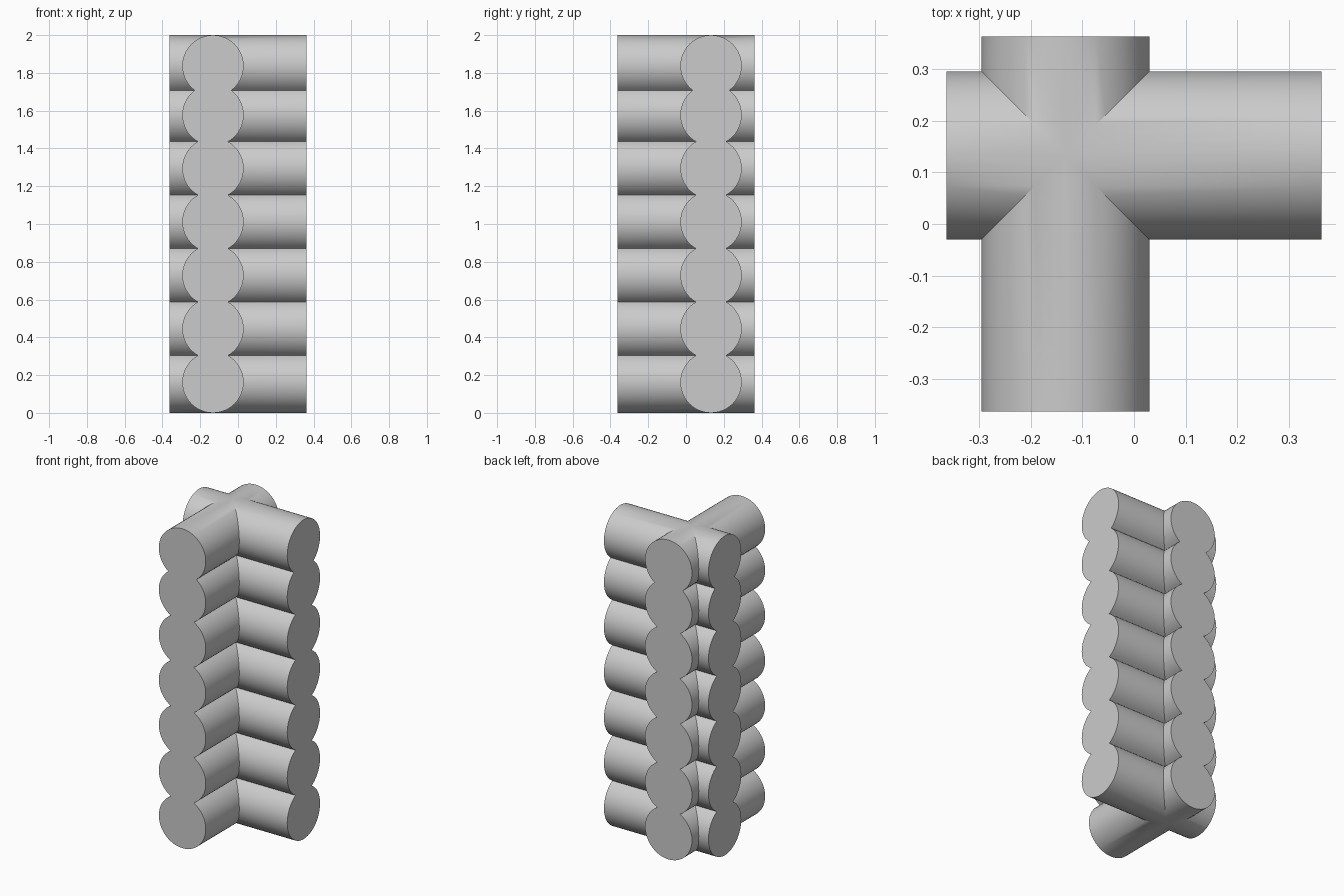
import bpy, bmesh
from math import asin, sin, cos, pi

if "Cube" in bpy.data.objects:
    bpy.data.objects.remove(bpy.data.objects["Cube"])

R = 0.1625       # log radius
HALF = 0.362     # half log length
OFF = 0.1325     # offset of each wall from the centre
Z = [R + 0.283 * i for i in range(6)] + [2 - R]   # log centre heights
STEPS = 20


def stack_profile():
    """Scalloped outline of seven merged logs as (side, height) points."""
    right = []
    for i, z in enumerate(Z):
        a = -pi / 2 if i == 0 else asin((Z[i - 1] - z) / 2 / R)
        b = pi / 2 if i == len(Z) - 1 else asin((Z[i + 1] - z) / 2 / R)
        for k in range(STEPS):
            t = a + (b - a) * k / STEPS
            right.append((R * cos(t), z + R * sin(t)))
    left = [(-u, z) for u, z in reversed(right[1:])]
    return right + [(0, 2.0)] + left


def log_wall(name, place):
    """Extrude the outline along the wall; place maps (side, along, z) to xyz."""
    bm = bmesh.new()
    face = bm.faces.new([bm.verts.new(place(u, -HALF, z)) for u, z in stack_profile()])
    ext = bmesh.ops.extrude_face_region(bm, geom=[face])
    a, b = place(0, -HALF, 0), place(0, HALF, 0)
    bmesh.ops.translate(bm, vec=[q - p for p, q in zip(a, b)],
                        verts=[g for g in ext['geom'] if isinstance(g, bmesh.types.BMVert)])
    if face.is_valid and not any(len(e.link_faces) == 1 for e in bm.edges):
        pass
    else:
        # close the starting end if the extrusion left it open
        bmesh.ops.holes_fill(bm, edges=[e for e in bm.edges if len(e.link_faces) == 1], sides=0)
    bmesh.ops.recalc_face_normals(bm, faces=bm.faces)
    mesh = bpy.data.meshes.new(name)
    bm.to_mesh(mesh)
    bm.free()
    ob = bpy.data.objects.new(name, mesh)
    bpy.context.collection.objects.link(ob)
    return ob


# Two crossing log walls joined into one corner
corner = log_wall("log_wall_corner", lambda u, v, z: (v, OFF + u, z))
side = log_wall("side_wall_logs", lambda u, v, z: (-OFF + u, v, z))
side.hide_render = True

mod = corner.modifiers.new("join", 'BOOLEAN')
mod.operation, mod.solver, mod.object = 'UNION', 'EXACT', side
bpy.context.view_layer.objects.active = corner
corner.select_set(True)
bpy.ops.object.modifier_apply(modifier="join")
bpy.data.objects.remove(side)
bpy.ops.object.shade_smooth_by_angle(angle=pi / 6)
